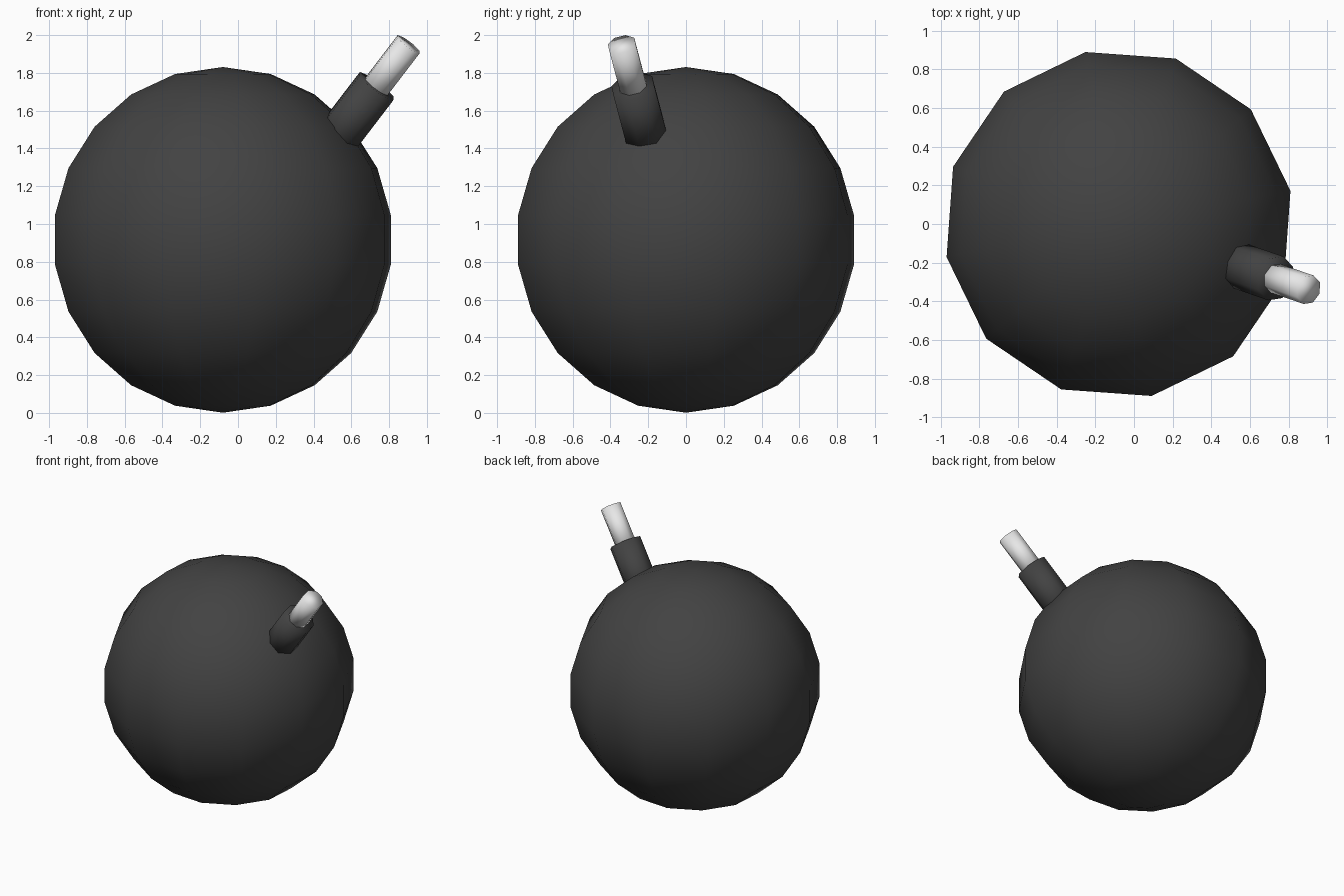
import bpy, math
from mathutils import Vector, Matrix

if "Cube" in bpy.data.objects:
    bpy.data.objects.remove(bpy.data.objects["Cube"])


def material(name, value):
    m = bpy.data.materials.new(name)
    m.diffuse_color = (value, value, value, 1)
    m.use_nodes = True
    m.node_tree.nodes["Principled BSDF"].inputs["Base Color"].default_value = m.diffuse_color
    return m


dark = material("dark grey", 0.055)
light = material("light grey", 0.8)


def finish(name, mat):
    ob = bpy.context.object
    ob.name = name
    ob.data.materials.append(mat)
    bpy.ops.object.shade_smooth()
    return ob


# Round body: coarse ball, turned so one meridian lines up with the stem
AZIMUTH = math.radians(-19.1)
bpy.ops.mesh.primitive_uv_sphere_add(segments=12, ring_count=11, radius=0.915,
                                     location=(-0.08, 0, 0.916),
                                     rotation=(0, 0, AZIMUTH))
finish("body", dark)

# Stem axis, measured back from the centre of the fuse tip
TIP = Vector((0.903, -0.34, 1.951))
ELEV = math.radians(51)
AXIS = Vector((math.cos(ELEV) * math.cos(AZIMUTH),
               math.cos(ELEV) * math.sin(AZIMUTH),
               math.sin(ELEV)))
TURN = Matrix.Rotation(AZIMUTH, 4, 'Z') @ Matrix.Rotation(math.pi / 2 - ELEV, 4, 'Y')


def rod(name, radius, near, far, mat):
    """Eight-sided rod on the stem axis, between two distances below the tip."""
    bpy.ops.mesh.primitive_cylinder_add(vertices=8, radius=radius, depth=far - near,
                                        location=TIP - AXIS * (near + far) / 2,
                                        rotation=TURN.to_euler())
    return finish(name, mat)


# Neck sunk into the body, and the fuse standing in it
rod("neck", 0.12, 0.285, 0.72, dark)
rod("fuse", 0.078, 0.0, 0.34, light)
